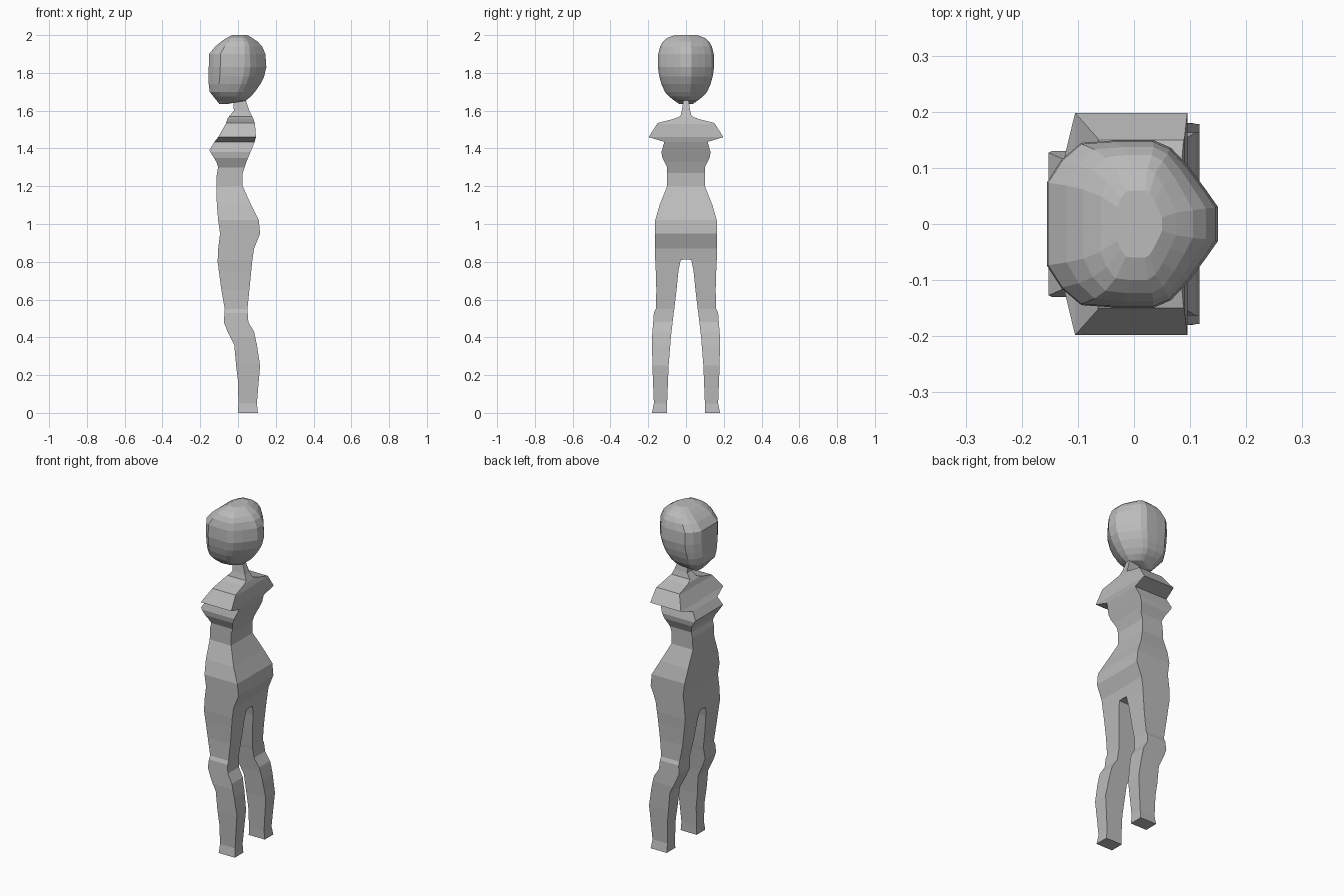
import bpy, bmesh

if "Cube" in bpy.data.objects:
    bpy.data.objects.remove(bpy.data.objects["Cube"])

skin = bpy.data.materials.new("plain grey")
skin.diffuse_color = (0.5, 0.5, 0.5, 1)
skin.use_nodes = True
skin.node_tree.nodes["Principled BSDF"].inputs["Base Color"].default_value = skin.diffuse_color


def finish(bm, name):
    bmesh.ops.recalc_face_normals(bm, faces=bm.faces)
    me = bpy.data.meshes.new(name)
    bm.to_mesh(me)
    bm.free()
    ob = bpy.data.objects.new(name, me)
    bpy.context.collection.objects.link(ob)
    me.materials.append(skin)
    return ob


def interp(table, z):
    # piecewise linear lookup of rows (z, a, b), z descending
    for p, q in zip(table, table[1:]):
        if p[0] >= z >= q[0]:
            t = (p[0] - z) / (p[0] - q[0])
            return [a + (b - a) * t for a, b in zip(p[1:], q[1:])]
    return list(table[-1][1:])


# Body silhouettes: side (z, front x, back x)
side = [(1.66, -.025, .04), (1.60, -.022, .06), (1.56, -.055, .08), (1.53, -.065, .09),
        (1.46, -.105, .095), (1.435, -.125, .088), (1.39, -.152, .07), (1.33, -.115, .045),
        (1.30, -.105, .035), (1.27, -.112, .025), (1.20, -.115, .025), (1.10, -.112, .07),
        (1.02, -.105, .11), (.95, -.095, .117), (.87, -.105, .085), (.80, -.108, .075),
        (.65, -.088, .06), (.55, -.07, .05), (.48, -.075, .055), (.43, -.055, .085),
        (.36, -.02, .10), (.25, -.01, .117), (.17, 0, .11), (.05, .002, .10), (0, 0, .105)]
# Body silhouettes: width (z, inner y, outer y), inner is 0 above the crotch
width = [(1.66, 0, .013), (1.60, 0, .022), (1.57, 0, .03), (1.555, 0, .07), (1.535, 0, .15),
         (1.46, 0, .198), (1.435, 0, .115), (1.38, 0, .13), (1.35, 0, .125), (1.30, 0, .10),
         (1.20, 0, .10), (1.10, 0, .14), (1.02, 0, .163), (.812, 0, .163), (.81, .028, .163),
         (.75, .04, .16), (.65, .05, .157), (.55, .062, .16), (.53, .065, .17), (.40, .08, .18),
         (.25, .092, .178), (.05, .1, .17), (0, .1, .18)]

# Half body: box section lofted down, then mirrored
bm = bmesh.new()
rings = []
for z in sorted({r[0] for r in side + width}, reverse=True):
    x0, x1 = interp(side, z)
    y0, y1 = interp(width, z)
    rings.append([bm.verts.new((x, y, z)) for x, y in
                  ((x0, y0), (x0, y1), (x1, y1), (x1, y0))])
for a, b in zip(rings, rings[1:]):
    for i in range(4):
        j = (i + 1) % 4
        if i == 3 and a[3].co.y == 0 and b[3].co.y == 0:
            continue                      # open on the mirror plane
        bm.faces.new((a[i], a[j], b[j], b[i]))
bm.faces.new(rings[0])
bm.faces.new(rings[-1])
bmesh.ops.recalc_face_normals(bm, faces=bm.faces)
for f in bmesh.ops.mirror(bm, geom=bm.verts[:] + bm.edges[:] + bm.faces[:], axis='Y',
                          merge_dist=0.0)["geom"]:
    pass
bmesh.ops.remove_doubles(bm, verts=bm.verts, dist=0.0002)
finish(bm, "body")

# Head: rounded section with a flat face toward -x (z, front x, back x, half width)
head = [(2.0, -.03, .05, .06), (1.985, -.06, .075, .1), (1.965, -.09, .105, .123),
        (1.94, -.12, .128, .137), (1.90, -.153, .145, .147), (1.83, -.155, .15, .149),
        (1.78, -.155, .138, .141), (1.74, -.155, .118, .13), (1.70, -.15, .09, .112),
        (1.675, -.13, .068, .09), (1.652, -.112, .04, .06), (1.635, -.098, -.06, .035)]
half = [(-1, .5), (-.83, .77), (-.6, .97), (-.2, 1), (.25, 1), (.45, .91),
        (.66, .68), (.85, .42), (1, .2)]
section = half + [(x, -y) for x, y in reversed(half)]
bm = bmesh.new()
rings = []
for z, x0, x1, w in head:
    c, r = (x0 + x1) / 2, (x1 - x0) / 2
    rings.append([bm.verts.new((c + r * u, w * v, z)) for u, v in section])
n = len(section)
for a, b in zip(rings, rings[1:]):
    for i in range(n):
        bm.faces.new((a[i], a[(i + 1) % n], b[(i + 1) % n], b[i]))
bm.faces.new(rings[0])
bm.faces.new(rings[-1])
finish(bm, "head")
